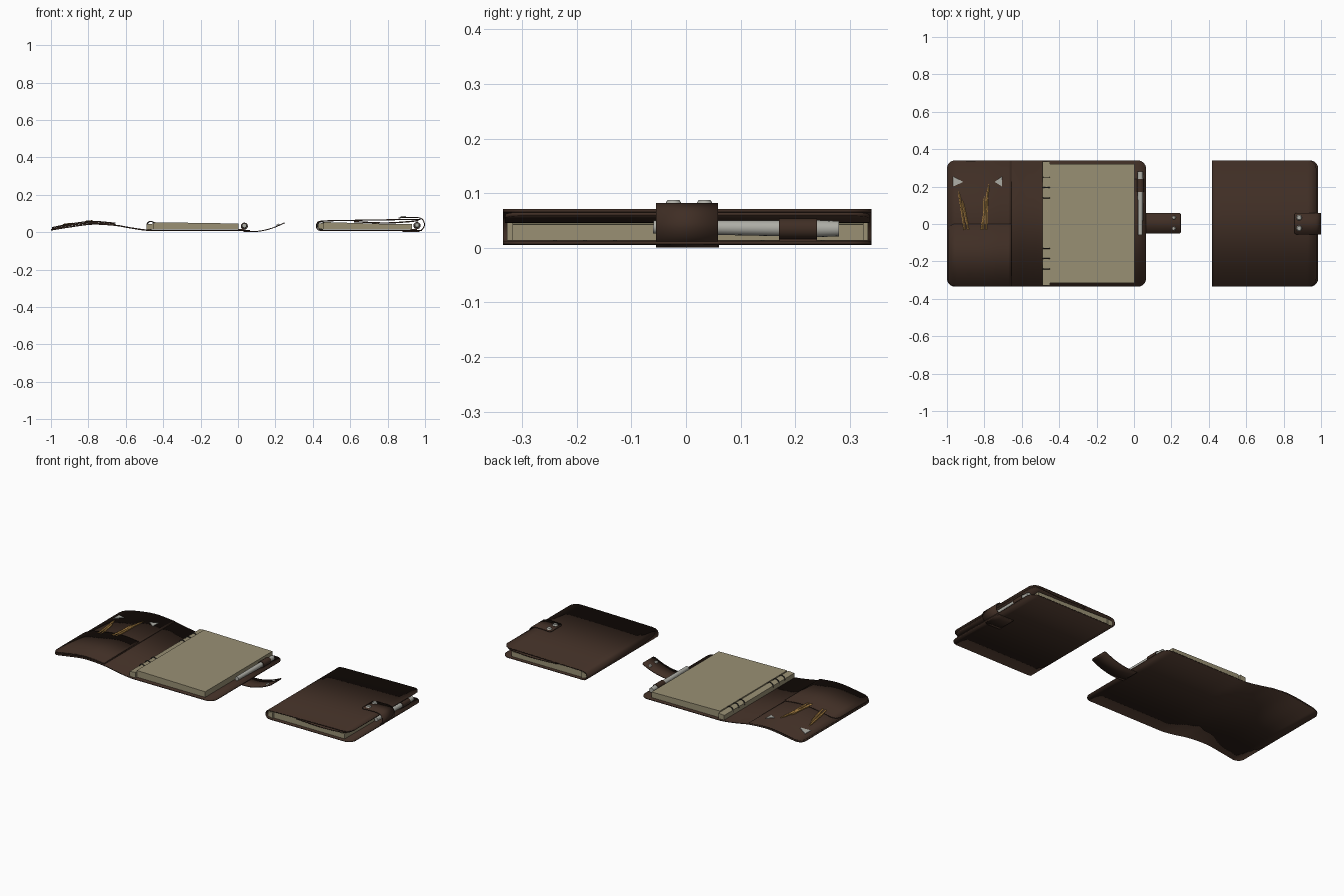
import bpy, bmesh, math
from mathutils import Vector

if "Cube" in bpy.data.objects:
    bpy.data.objects.remove(bpy.data.objects["Cube"])


def material(name, rgb):
    m = bpy.data.materials.new(name)
    m.diffuse_color = (*rgb, 1)
    m.use_nodes = True
    m.node_tree.nodes["Principled BSDF"].inputs["Base Color"].default_value = m.diffuse_color
    return m


LEATHER = material("brown leather", (0.050, 0.027, 0.018))
PAPER = material("cream paper", (0.32, 0.28, 0.175))
SILVER = material("silver", (0.42, 0.42, 0.38))
DARK = material("dark metal", (0.05, 0.045, 0.04))
WOOD = material("pencil yellow", (0.42, 0.23, 0.06))


def finish(name, bm, mat, smooth=True):
    bmesh.ops.recalc_face_normals(bm, faces=bm.faces)
    me = bpy.data.meshes.new(name)
    bm.to_mesh(me)
    bm.free()
    me.materials.append(mat)
    ob = bpy.data.objects.new(name, me)
    bpy.context.collection.objects.link(ob)
    if smooth:
        for p in me.polygons:
            p.use_smooth = True
        me.set_sharp_from_angle(angle=math.radians(35))
    return ob


def spline(pts, n=8):
    """Smooth curve through (x, z) points."""
    p = [Vector(q) for q in pts]
    p = [2 * p[0] - p[1]] + p + [2 * p[-1] - p[-2]]
    out = []
    for a, b, c, d in zip(p, p[1:], p[2:], p[3:]):
        for i in range(n):
            t = i / n
            out.append(0.5 * (2 * b + (c - a) * t + (2 * a - 5 * b + 4 * c - d) * t * t
                              + (3 * b - a - 3 * c + d) * t ** 3))
    return out + [p[-2]]


def sheet(name, pts, y0, y1, thick, r_start=0.0, r_end=0.0, mat=LEATHER):
    """Bent leather sheet: an x-z path swept along y with rounded end corners."""
    path = spline(pts)
    dist = [0.0]
    for a, b in zip(path, path[1:]):
        dist.append(dist[-1] + (b - a).length)
    total = dist[-1]
    arc = [1 - math.cos(math.radians(a)) for a in range(0, 91, 15)]
    stops = set(dist) | {r_start * a for a in arc} | {total - r_end * a for a in arc}
    stops = sorted(stops)
    stops = [s for i, s in enumerate(stops) if i == 0 or s - stops[i - 1] > 1e-5]
    bm = bmesh.new()
    rows, k = [], 0
    for s in stops:
        while k < len(dist) - 2 and dist[k + 1] < s:
            k += 1
        q = path[k].lerp(path[k + 1], (s - dist[k]) / (dist[k + 1] - dist[k]))
        inset = 0.0
        for r, e in ((r_start, s), (r_end, total - s)):
            if r and e < r:
                inset = max(inset, r - math.sqrt(max(0, r * r - (r - e) ** 2)))
        rows.append([bm.verts.new((q.x, y, q.y)) for y in (y0 + inset, y1 - inset)])
    for a, b in zip(rows, rows[1:]):
        bm.faces.new((a[0], b[0], b[1], a[1]))
    for edge in (0, 1):
        bm.normal_update()
    ob = finish(name, bm, mat)
    mod = ob.modifiers.new("thickness", "SOLIDIFY")
    mod.thickness, mod.offset = thick, 0
    return ob


def prism(name, profile, y0, y1, mat):
    """Extrude an x-z outline along y."""
    bm = bmesh.new()
    f = bm.faces.new([bm.verts.new((x, y0, z)) for x, z in profile])
    ext = bmesh.ops.extrude_face_region(bm, geom=[f])["geom"]
    bmesh.ops.translate(bm, vec=(0, y1 - y0, 0),
                        verts=[v for v in ext if isinstance(v, bmesh.types.BMVert)])
    return finish(name, bm, mat, False)


def rod(name, a, b, r1, r2, mat, sides=16):
    """Cylinder or cone between two points."""
    a, b = Vector(a), Vector(b)
    bm = bmesh.new()
    bmesh.ops.create_cone(bm, cap_ends=True, segments=sides, radius1=r1, radius2=r2,
                          depth=(b - a).length)
    ob = finish(name, bm, mat)
    ob.rotation_mode = "QUATERNION"
    ob.rotation_quaternion = (b - a).to_track_quat("Z", "Y")
    ob.location = (a + b) / 2
    return ob


def stud(name, x, y, z, r, tilt=0.0):
    rod(name, (x, y, z), (x - 0.008 * math.sin(tilt), y, z + 0.008 * math.cos(tilt)),
        r, r * 0.7, SILVER)


def pen(prefix, x, z):
    rod(prefix + "_pen_body", (x, -0.06, z + 0.003), (x, 0.23, z), 0.012, 0.015, SILVER)
    rod(prefix + "_pen_cap", (x, 0.23, z), (x, 0.28, z), 0.016, 0.014, SILVER)
    rod(prefix + "_pen_loop", (x, 0.17, z), (x, 0.24, z), 0.019, 0.019, LEATHER)
    prism(prefix + "_pen_loop_tab", [(x - 0.035, 0.011), (x, 0.011), (x, 0.018),
                                     (x - 0.035, 0.016)], 0.17, 0.24, LEATHER)


def rings(prefix, x, z):
    for y in (0.25, 0.195, 0.14, -0.13, -0.185, -0.24):
        bpy.ops.mesh.primitive_torus_add(location=(x, y, z), rotation=(math.pi / 2, 0, 0),
                                         major_radius=0.021, minor_radius=0.003,
                                         major_segments=20, minor_segments=6)
        ob = bpy.context.object
        ob.name = prefix + "_binder_ring"
        ob.data.materials.append(DARK)
        bpy.ops.object.shade_smooth()


Y0, Y1 = -0.335, 0.34

# Open notebook: cover, inner panel and pocket on the raised flap
sheet("open_cover", [(-1.0, 0.012), (-0.9, 0.028), (-0.78, 0.043), (-0.66, 0.037),
                     (-0.57, 0.022), (-0.48, 0.01), (-0.38, 0.009), (-0.15, 0.009),
                     (0.065, 0.009)], Y0, Y1, 0.007, 0.045, 0.045)
flap = [(-0.995, 0.017), (-0.9, 0.036), (-0.78, 0.050), (-0.655, 0.041)]
sheet("inner_panel", flap, Y0 + 0.003, Y1 - 0.003, 0.007, 0.042)
sheet("inner_pocket", [(x, z + 0.007) for x, z in flap], Y0 + 0.002, 0.0, 0.006, 0.042)
panel_curve = spline(flap)


def panel_z(x):
    return min(panel_curve, key=lambda q: abs(q.x - x)).y + 0.005


# Paper corners showing on the inner panel
for side, x0, x1 in (("left", -0.968, -0.912), ("right", -0.705, -0.745)):
    bm = bmesh.new()
    tri = [(x0, 0.255), (x0, 0.20), (x1, 0.225)]
    low = [bm.verts.new((x, y, panel_z(x))) for x, y in tri]
    f = bm.faces.new(low)
    ext = bmesh.ops.extrude_face_region(bm, geom=[f])["geom"]
    bmesh.ops.translate(bm, vec=(0, 0, 0.003),
                        verts=[v for v in ext if isinstance(v, bmesh.types.BMVert)])
    finish(side + "_card_corner", bm, SILVER, False)

# Pencils standing in the pocket
for xa, xb, yb in ((-0.905, -0.937, 0.175), (-0.885, -0.92, 0.13),
                   (-0.815, -0.775, 0.215), (-0.79, -0.785, 0.165), (-0.805, -0.80, 0.15)):
    a = Vector((xa, -0.03, panel_z(xa) + 0.001))
    b = Vector((xb, yb, panel_z(xb) + 0.003))
    neck = a.lerp(b, 0.84)
    rod("pencil", a, neck, 0.0065, 0.0065, WOOD, 6)
    rod("pencil_tip", neck, b, 0.0065, 0.001, WOOD, 6)

# Open notebook: pages, rings, pen and clasp strap
prism("open_pages", [(-0.45, 0.013), (0.003, 0.013), (0.003, 0.046), (-0.45, 0.053)],
      -0.315, 0.322, PAPER)
prism("open_page_margin", [(-0.488, 0.013), (-0.45, 0.013), (-0.45, 0.046),
                           (-0.488, 0.042)], -0.328, 0.335, PAPER)
rings("open", -0.466, 0.036)
pen("open", 0.034, 0.032)
sheet("open_strap", [(0.03, 0.004), (0.08, 0.003), (0.13, 0.008), (0.19, 0.024),
                     (0.25, 0.05)], -0.052, 0.06, 0.005, 0, 0.012)
stud("open_snap", 0.215, 0.034, 0.035, 0.011, 0.4)
stud("open_snap", 0.215, -0.024, 0.035, 0.011, 0.4)

# Closed notebook: one sheet folded round the spine
sheet("closed_cover", [(0.985, 0.009), (0.8, 0.009), (0.5, 0.009), (0.45, 0.009),
                       (0.428, 0.014), (0.419, 0.033), (0.428, 0.053), (0.45, 0.059),
                       (0.5, 0.061), (0.8, 0.066), (0.975, 0.068)],
      Y0, Y1, 0.006, 0.045, 0.045)
sheet("closed_pocket", [(0.62, 0.056), (0.78, 0.049), (0.9, 0.055), (0.965, 0.062)],
      Y0 + 0.004, Y1 - 0.004, 0.007, 0, 0.04)
prism("closed_pages", [(0.46, 0.013), (0.93, 0.013), (0.93, 0.043), (0.78, 0.044),
                       (0.62, 0.049), (0.46, 0.054)], -0.318, 0.325, PAPER)
prism("closed_page_margin", [(0.428, 0.02), (0.46, 0.013), (0.46, 0.05), (0.428, 0.045)],
      -0.328, 0.333, PAPER)
rings("closed", 0.446, 0.035)
pen("closed", 0.957, 0.035)

# Closed clasp strap wrapped over the fore edge
sheet("closed_strap", [(0.88, 0.004), (0.93, 0.003), (0.965, 0.004), (0.988, 0.018),
                       (0.997, 0.042), (0.986, 0.068), (0.96, 0.078), (0.91, 0.079),
                       (0.857, 0.076)], -0.055, 0.059, 0.005, 0, 0.012)
stud("closed_snap", 0.883, 0.034, 0.079, 0.016)
stud("closed_snap", 0.883, -0.023, 0.079, 0.016)
